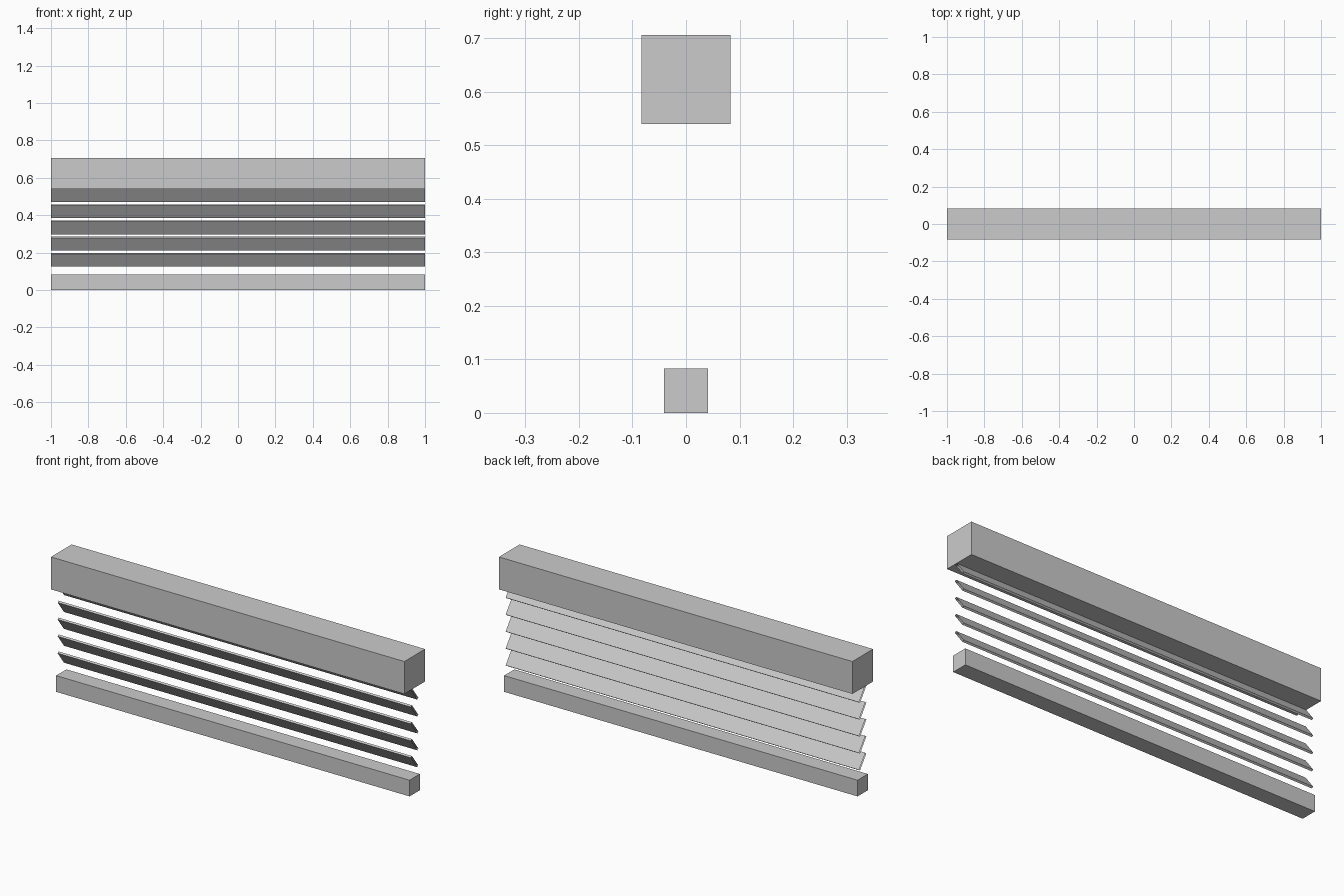
import bpy
import bmesh
from math import sin, cos, radians

cube = bpy.data.objects.get("Cube")
if cube:
    bpy.data.objects.remove(cube, do_unlink=True)

# One grey for the whole blind
grey = bpy.data.materials.new("light_grey")
grey.use_nodes = True
colour = (0.6, 0.6, 0.6, 1)
grey.diffuse_color = colour
grey.node_tree.nodes["Principled BSDF"].inputs["Base Color"].default_value = colour


def extrusion(name, width, height, z, tilt=0, capped=True):
    """Full-length bar with a rectangular (y, z) section, tilted about x."""
    c, s = cos(radians(tilt)), sin(radians(tilt))
    section = []
    for a, b in ((-1, -1), (1, -1), (1, 1), (-1, 1)):
        y, h = a * width / 2, b * height / 2
        section.append((y * c + h * s, z - y * s + h * c))
    bm = bmesh.new()
    ends = [[bm.verts.new((x, y, h)) for y, h in section] for x in (-1, 1)]
    for i in range(4):
        j = (i + 1) % 4
        bm.faces.new((ends[0][i], ends[0][j], ends[1][j], ends[1][i]))
    if capped:
        for end in ends:
            bm.faces.new(end)
    bmesh.ops.recalc_face_normals(bm, faces=bm.faces)
    mesh = bpy.data.meshes.new(name)
    bm.to_mesh(mesh)
    bm.free()
    mesh.materials.append(grey)
    obj = bpy.data.objects.new(name, mesh)
    bpy.context.collection.objects.link(obj)
    return obj


# Head rail and bottom rail
extrusion("head_rail", 0.167, 0.166, 0.623)
extrusion("bottom_rail", 0.083, 0.083, 0.0415)

# Open-ended slats, high at the front and low at the back
for n in range(5):
    extrusion(f"slat_{n + 1}", 0.085, 0.01, 0.162 + n * 0.0865, tilt=53, capped=False)
